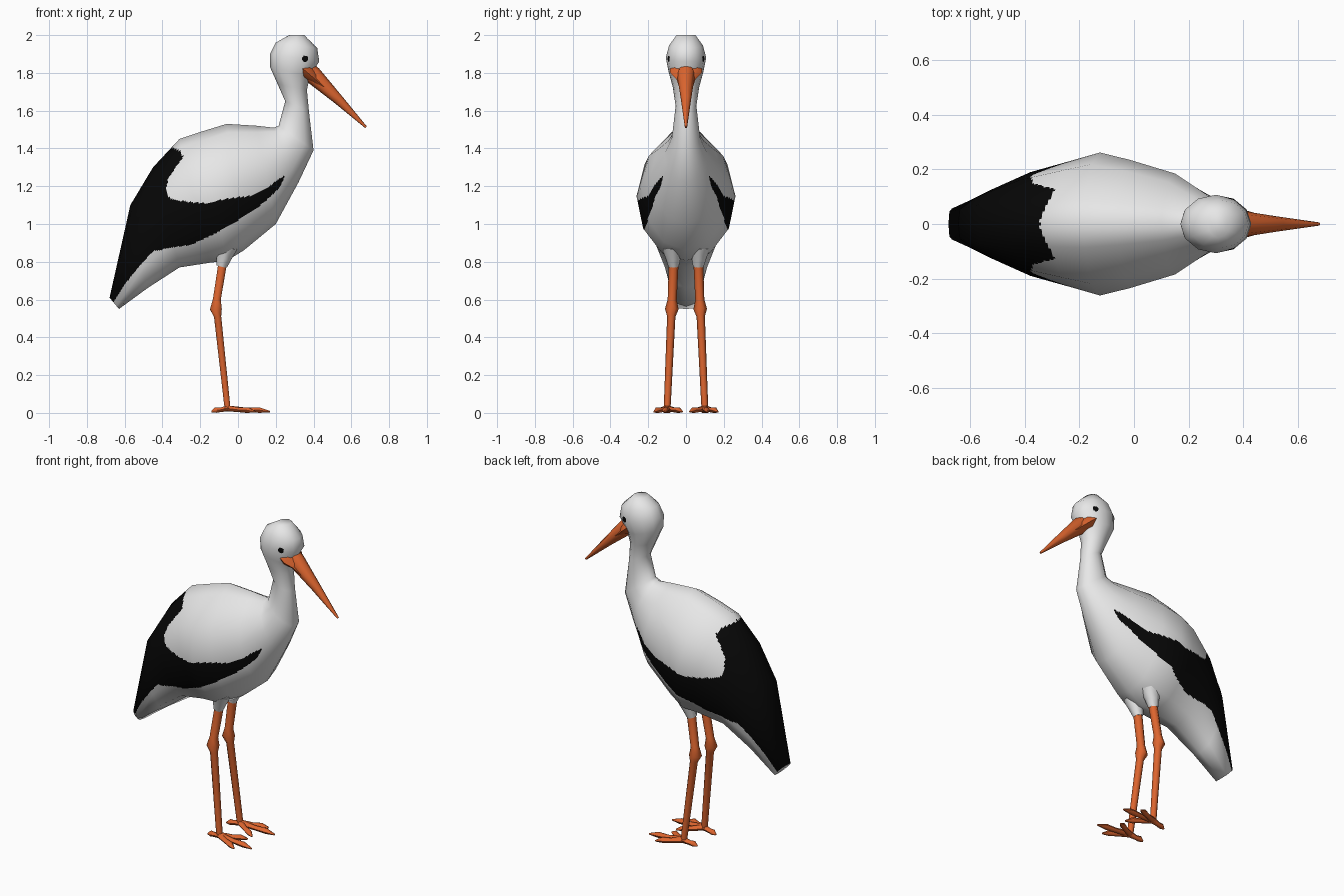
import bpy, bmesh, math
from mathutils import Vector

if "Cube" in bpy.data.objects:
    bpy.data.objects.remove(bpy.data.objects["Cube"])


def material(name, rgb):
    m = bpy.data.materials.new(name)
    m.diffuse_color = (*rgb, 1)
    m.use_nodes = True
    m.node_tree.nodes["Principled BSDF"].inputs["Base Color"].default_value = m.diffuse_color
    return m


WHITE = material("white feathers", (0.8, 0.8, 0.8))
BLACK = material("black feathers", (0.002, 0.002, 0.002))
ORANGE = material("orange skin", (0.72, 0.13, 0.028))


def skin(name, rings):
    """Closed tube mesh through rings of points, capped at both ends."""
    bm = bmesh.new()
    vs = [[bm.verts.new(p) for p in r] for r in rings]
    n = len(rings[0])
    for a, b in zip(vs, vs[1:]):
        for j in range(n):
            bm.faces.new((a[j], a[(j + 1) % n], b[(j + 1) % n], b[j]))
    bm.faces.new(vs[0][::-1])
    bm.faces.new(vs[-1])
    bmesh.ops.recalc_face_normals(bm, faces=bm.faces[:])
    me = bpy.data.meshes.new(name)
    bm.to_mesh(me)
    bm.free()
    return me


def add(name, me, *mats):
    ob = bpy.data.objects.new(name, me)
    bpy.context.collection.objects.link(ob)
    for m in mats:
        me.materials.append(m)
    for p in me.polygons:
        p.use_smooth = True
    return ob


def tube(name, pts, mat, sides=6, flat=1.0):
    """Round tube through (x, y, z, radius) points; flat squashes it."""
    rings = []
    for i, p in enumerate(pts):
        c = Vector(p[:3])
        d = Vector(pts[min(i + 1, len(pts) - 1)][:3]) - Vector(pts[max(i - 1, 0)][:3])
        d.normalize()
        ref = Vector((0, 0, 1)) if abs(d.z) < 0.9 else Vector((1, 0, 0))
        s = d.cross(ref).normalized()
        u = s.cross(d)
        rings.append([c + p[3] * (s * math.cos(t) + u * flat * math.sin(t))
                      for t in (math.tau * k / sides for k in range(sides))])
    ob = add(name, skin(name, rings), mat)
    bpy.ops.object.select_all(action='DESELECT')
    ob.select_set(True)
    bpy.context.view_layer.objects.active = ob
    bpy.ops.object.shade_smooth_by_angle(angle=math.radians(62))
    return ob


def inside(x, z, poly):
    hit = False
    for (x1, z1), (x2, z2) in zip(poly, poly[1:] + poly[:1]):
        if (z1 > z) != (z2 > z) and x < (x2 - x1) * (z - z1) / (z2 - z1) + x1:
            hit = not hit
    return hit


# Body, neck and head: sections as top x, z, bottom x, z, half width,
# narrowing of the back, boxiness exponent
SECTIONS = [
    (-.68, .61, -.63, .55, .06, 0, .4), (-.57, 1.10, -.48, .66, .125, 0, .8),
    (-.45, 1.30, -.31, .77, .19, .2, 1), (-.31, 1.45, -.15, .795, .232, .5, 1),
    (-.19, 1.49, -.06, .805, .262, .6, 1), (-.06, 1.53, .03, .86, .235, .62, 1),
    (.10, 1.52, .20, 1.00, .185, .62, 1), (.19, 1.51, .32, 1.22, .115, .5, 1),
    (.215, 1.52, .40, 1.39, .075, .2, 1), (.25, 1.65, .375, 1.60, .055, 0, 1),
    (.21, 1.74, .365, 1.71, .07, 0, 1), (.17, 1.83, .38, 1.78, .092, 0, 1),
    (.17, 1.90, .43, 1.86, .107, 0, 1), (.20, 1.96, .42, 1.93, .09, 0, 1),
    (.27, 2.0, .35, 2.0, .05, 0, 1)]
SIDES, SUB = 12, 18
coarse = []
for tx, tz, bx, bz, w, narrow, e in SECTIONS:
    c = Vector(((tx + bx) / 2, 0, (tz + bz) / 2))
    a = Vector(((tx - bx) / 2, 0, (tz - bz) / 2))
    ring = []
    for j in range(SIDES):
        co, si = math.cos(math.tau * j / SIDES), math.sin(math.tau * j / SIDES)
        y = w * math.copysign(abs(si) ** e, si) * (1 - narrow * max(co, 0) ** 4)
        ring.append(c + a * co + Vector((0, y, 0)))
    coarse.append(ring)
low = skin("coarse", coarse)
flat_n = [v.vector.copy() for v in low.vertex_normals]
normals = [flat_n[i * SIDES:(i + 1) * SIDES] for i in range(len(SECTIONS))]
bpy.data.meshes.remove(low)


def refine(grid):
    """Split every quad of the ring grid evenly, keeping its low-poly shape."""
    out = []
    for i in range((len(grid) - 1) * SUB + 1):
        r = min(i // SUB, len(grid) - 2)
        row = [p.lerp(q, i / SUB - r) for p, q in zip(grid[r], grid[r + 1])]
        out.append([row[j].lerp(row[(j + 1) % SIDES], k / SUB)
                    for j in range(SIDES) for k in range(SUB)])
    return out


WING = [(-.33, 1.50), (-.345, 1.405), (-.305, 1.385), (-.29, 1.355), (-.33, 1.30),
        (-.37, 1.24), (-.38, 1.18), (-.36, 1.13), (-.28, 1.12), (-.18, 1.11),
        (-.05, 1.135), (.08, 1.15), (.15, 1.19), (.25, 1.26), (.22, 1.19),
        (.12, 1.10), (0, 1.02), (-.12, .95), (-.25, .89), (-.38, .87),
        (-.45, .855), (-.52, .78), (-.60, .68), (-.66, .585), (-.8, .58), (-.8, 1.5)]

me = skin("body", refine(coarse))
body = add("body_neck_and_head", me, WHITE, BLACK)
for p in me.polygons:
    x, y, z = p.center
    eye = math.hypot(x - .355, z - 1.875) < .0165 and abs(y) > .03
    if eye or (x < .3 and inside(x, z, WING)):
        p.material_index = 1
me.normals_split_custom_set_from_vertices(
    [n.normalized() for row in refine(normals) for n in row])

# Beak with a wide flat base
tube("beak", [(.345, 0, 1.835, .04), (.395, 0, 1.79, .048), (.53, 0, 1.66, .027),
              (.678, 0, 1.512, .006)], ORANGE, 8)
tube("beak_base", [(.34, 0, 1.825, .085), (.372, 0, 1.798, .083), (.41, 0, 1.765, .05),
                   (.48, 0, 1.705, .03)], ORANGE, 8, .48)

# Legs and feet
for side, s in (("left", 1), ("right", -1)):
    tube(side + "_thigh", [(-.06, s * .072, .88, .058), (-.075, s * .068, .82, .04),
                           (-.086, s * .065, .775, .028)], WHITE, 8)
    tube(side + "_leg", [(-.08, s * .065, .80, .026), (-.112, s * .073, .60, .024),
                         (-.117, s * .075, .55, .036), (-.108, s * .078, .51, .022),
                         (-.055, s * .1, .02, .018)], ORANGE, 6)
    for k, (x, dy) in enumerate([(.17, .012), (.09, .068), (.08, -.08), (-.14, -.01)]):
        a, b = Vector((-.055, s * .1, .024)), Vector((x, s * (.1 + dy), .006))
        path = [(*a.lerp(b, f), r) for f, r in
                ((-.05, .02), (.45, .015), (.75, .018), (1, .005))]
        tube(f"{side}_toe_{k + 1}", [(px, py, max(pz, r * .8), r) for px, py, pz, r in path],
             ORANGE, 6, .9)
